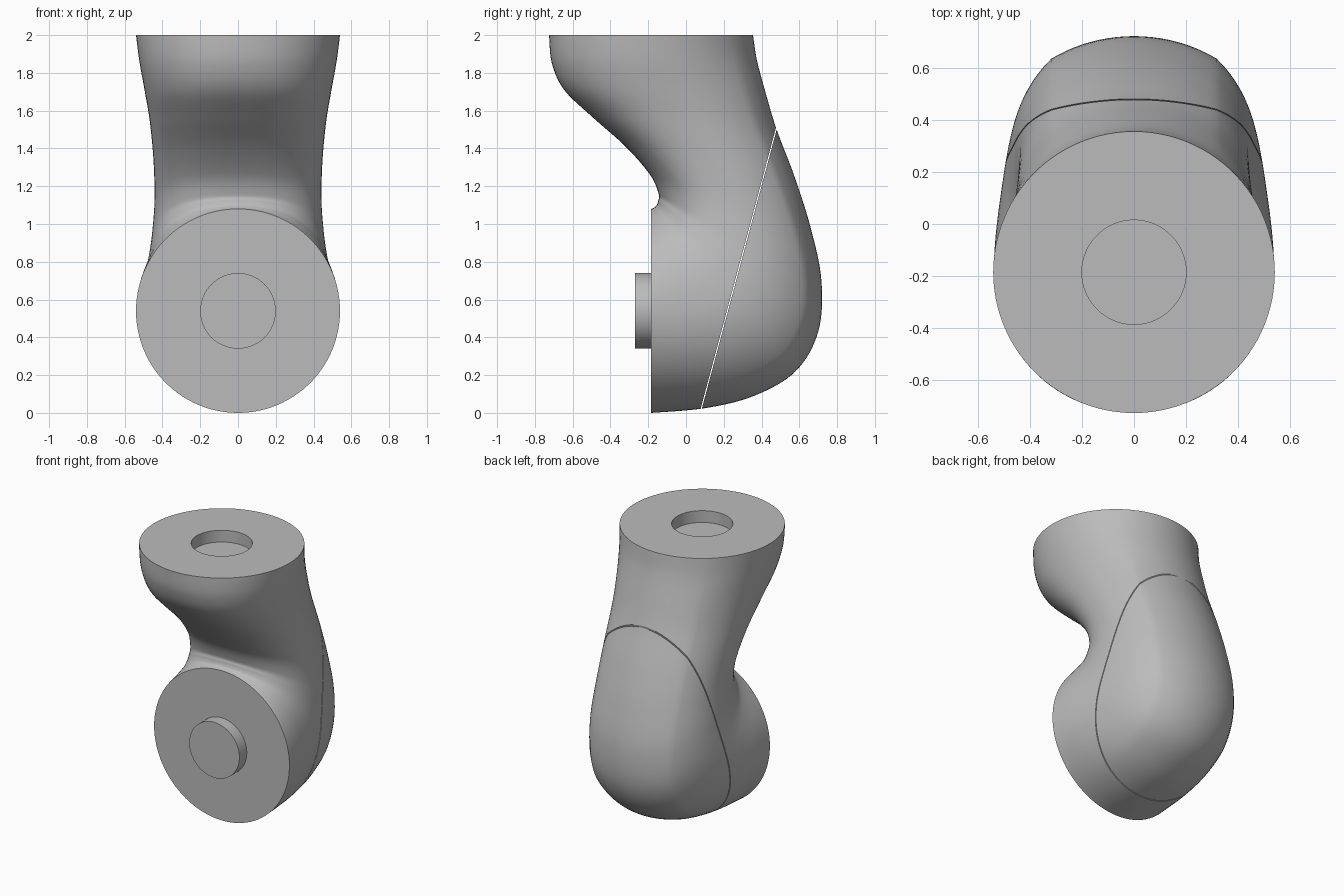
import bpy, bmesh
from math import sin, cos, asin, pi, radians
from mathutils import Vector

cube = bpy.data.objects.get("Cube")
if cube:
    bpy.data.objects.remove(cube, do_unlink=True)

RADIUS, BORE, DEPTH = 0.54, 0.2, 0.085
SEGMENTS, STEPS = 100, 8
CREASE = radians(36)

grey = bpy.data.materials.new("plain_grey")
grey.use_nodes = True
colour = (0.5, 0.5, 0.5, 1)
grey.diffuse_color = colour
grey.node_tree.nodes["Principled BSDF"].inputs["Base Color"].default_value = colour

# Elbow sections: inner (y, z), outer (y, z), half width
SECTIONS = [
    (-0.725, 2.0, 0.355, 2.0, 0.54),
    (-0.71, 1.85, 0.375, 1.87, 0.522),
    (-0.645, 1.71, 0.42, 1.70, 0.494),
    (-0.50, 1.57, 0.48, 1.50, 0.466),
    (-0.32, 1.41, 0.575, 1.25, 0.447),
    (-0.19, 1.26, 0.66, 0.98, 0.442),
    (-0.145, 1.16, 0.717, 0.70, 0.455),
    (-0.147, 1.125, 0.70, 0.43, 0.473),
    (-0.155, 1.10, 0.58, 0.22, 0.492),
    (-0.165, 1.09, 0.36, 0.09, 0.512),
    (-0.175, 1.083, 0.10, 0.025, 0.53),
    (-0.185, 1.08, -0.185, 0.0, 0.54),
]


def spline(points, steps):
    """Smooth curve through the section values."""
    last = len(points) - 1
    for i in range(last):
        a, b, c, d = (Vector(points[min(max(k, 0), last)]) for k in range(i - 1, i + 3))
        for s in range(steps):
            t = s / steps
            yield b + ((c - a) + ((2 * a - 5 * b + 4 * c - d) + (3 * (b - c) + d - a) * t) * t) * (t / 2)
    yield Vector(points[last])


def ring(section, f):
    """Section with a round back, creased shoulders and a fuller inner side."""
    iy, iz, oy, oz, w = section
    inner, outer = Vector((0, iy, iz)), Vector((0, oy, oz))
    centre, half = (inner + outer) / 2, (outer - inner).length / 2
    axis = (outer - inner).normalized()
    start = asin(RADIUS * sin(CREASE) / w)
    depth = (half - RADIUS * (1 - cos(CREASE))) / cos(start)
    power = 2 / (2 + 0.5 * sin(pi * f))
    result = []
    for i in range(SEGMENTS):
        angle = 2 * pi * i / SEGMENTS
        side = 1 if angle <= pi else -1
        t = min(angle, 2 * pi - angle)
        if t <= CREASE + 0.001:
            x, v = RADIUS * sin(t), half - RADIUS * (1 - cos(t))
        elif t <= pi / 2:
            u = start + (t - CREASE) / (pi / 2 - CREASE) * (pi / 2 - start)
            x, v = w * sin(u), depth * cos(u)
        else:
            x, v = w * abs(sin(t)) ** power, -half * abs(cos(t)) ** power
        result.append(centre + axis * v + Vector((side * x, 0, 0)))
    return result


def finish(name, bm):
    bmesh.ops.recalc_face_normals(bm, faces=bm.faces)
    mesh = bpy.data.meshes.new(name)
    bm.to_mesh(mesh)
    bm.free()
    obj = bpy.data.objects.new(name, mesh)
    bpy.context.collection.objects.link(obj)
    mesh.materials.append(grey)
    bpy.ops.object.select_all(action="DESELECT")
    obj.select_set(True)
    bpy.context.view_layer.objects.active = obj
    bpy.ops.object.shade_smooth_by_angle(angle=radians(20))


# Closed elbow, starting with the round recess in the top face
curve = list(spline(SECTIONS, STEPS))
rings = [ring(s, i / (len(curve) - 1)) for i, s in enumerate(curve)]
top = sum(rings[0], Vector()) / SEGMENTS
mouth = [top + (p - top) * (BORE / RADIUS) for p in rings[0]]
floor = [p - Vector((0, 0, DEPTH)) for p in mouth]

elbow = bmesh.new()
loops = [[elbow.verts.new(p) for p in r] for r in [floor, mouth] + rings]
for a, b in zip(loops, loops[1:]):
    for i in range(SEGMENTS):
        j = (i + 1) % SEGMENTS
        elbow.faces.new((a[i], a[j], b[j], b[i]))
elbow.faces.new(loops[0])
elbow.faces.new(loops[-1])
bmesh.ops.recalc_face_normals(elbow, faces=elbow.faces)

# Slanted seam divides the main housing from the rear cover
low, high = Vector((0, 0.08, 0.02)), Vector((0, 0.477, 1.5))
slope = high - low
normal = Vector((0, slope.z, -slope.y)).normalized()
for name, side in (("main_housing", 1), ("rear_cover", -1)):
    part = elbow.copy()
    bmesh.ops.bisect_plane(
        part, geom=part.verts[:] + part.edges[:] + part.faces[:], dist=1e-5,
        plane_co=low - normal * side * 0.003, plane_no=normal * side, clear_outer=True)
    rim = [e for e in part.edges if e.is_boundary]
    bmesh.ops.holes_fill(part, edges=rim, sides=0)
    finish(name, part)
elbow.free()

# Round peg on the front face
peg = bmesh.new()
bmesh.ops.create_cone(peg, cap_ends=True, segments=64, radius1=BORE, radius2=BORE, depth=DEPTH + 0.02)
for v in peg.verts:
    x, y, z = v.co
    v.co = (x, z - 0.185 - DEPTH / 2 + 0.01, y + RADIUS)
finish("front_peg", peg)
